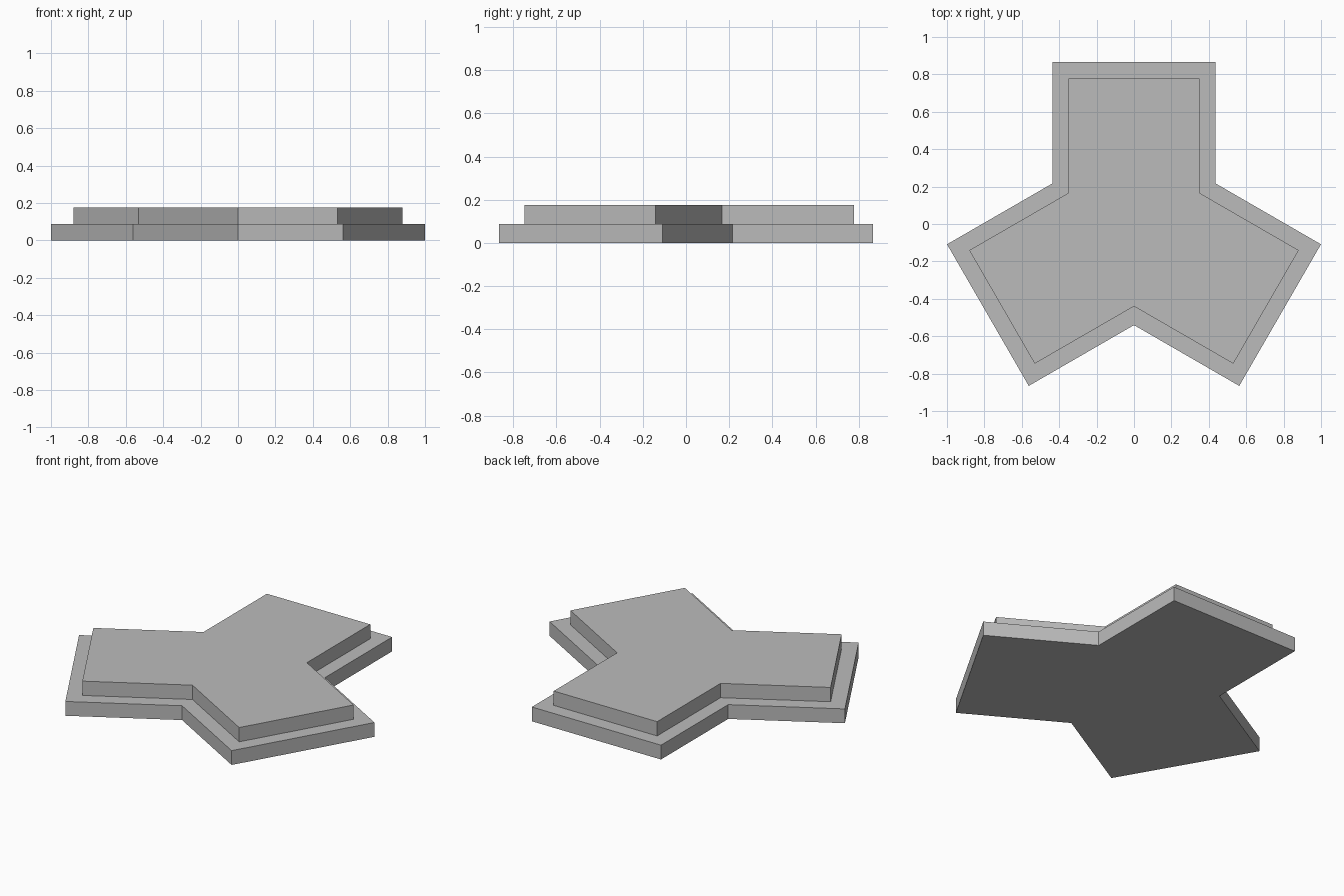
import bpy
import bmesh
from math import pi, sqrt
from mathutils import Matrix, Vector

cube = bpy.data.objects.get("Cube")
if cube:
    bpy.data.objects.remove(cube, do_unlink=True)

CENTRE = Vector((0, -0.036, 0))
STEP = 0.0875

grey = bpy.data.materials.new("plain_grey")
grey.use_nodes = True
colour = (0.5, 0.5, 0.5, 1)
grey.diffuse_color = colour
grey.node_tree.nodes["Principled BSDF"].inputs["Base Color"].default_value = colour


def three_arm_slab(name, half_width, reach, bottom):
    """Flat slab with three equal square-ended arms around the centre."""
    bm = bmesh.new()
    # One arm: inner notch corner, then the two end corners
    arm = [Vector((half_width, half_width / sqrt(3), 0)),
           Vector((half_width, reach, 0)),
           Vector((-half_width, reach, 0))]
    outline = []
    for i in range(3):
        turn = Matrix.Rotation(i * 2 * pi / 3, 3, "Z")
        outline += [bm.verts.new(turn @ p + CENTRE + Vector((0, 0, bottom))) for p in arm]
    base = bm.faces.new(outline)
    top = bmesh.ops.extrude_face_region(bm, geom=[base], use_keep_orig=True)
    raised = [g for g in top["geom"] if isinstance(g, bmesh.types.BMVert)]
    bmesh.ops.translate(bm, verts=raised, vec=(0, 0, STEP))
    bmesh.ops.recalc_face_normals(bm, faces=bm.faces)
    mesh = bpy.data.meshes.new(name)
    bm.to_mesh(mesh)
    bm.free()
    mesh.materials.append(grey)
    obj = bpy.data.objects.new(name, mesh)
    bpy.context.collection.objects.link(obj)
    return obj


# Wide lower step and narrower upper step
three_arm_slab("lower_step", 0.437, 0.902, 0)
three_arm_slab("upper_step", 0.35, 0.815, STEP)
